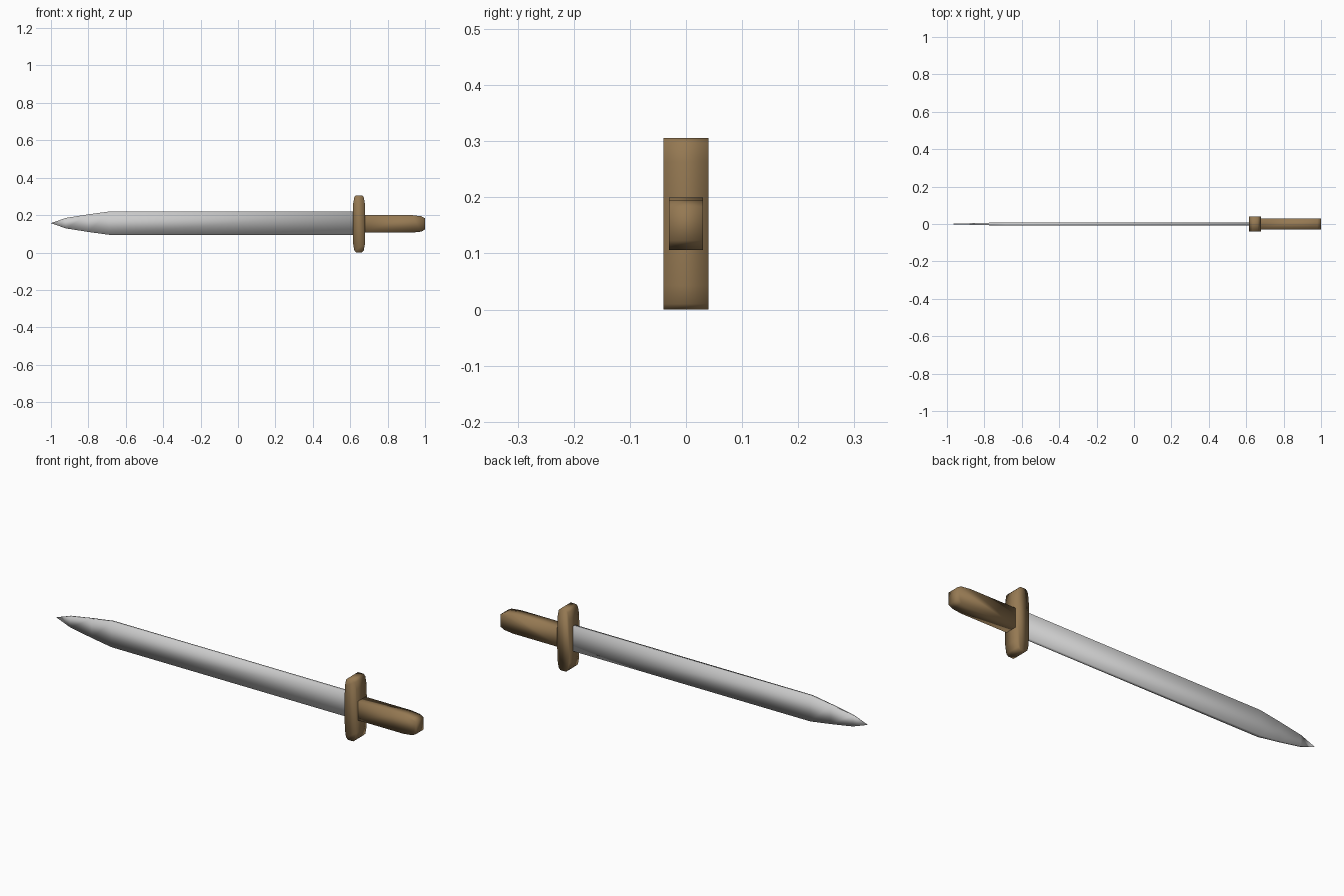
import bpy, bmesh

if "Cube" in bpy.data.objects:
    bpy.data.objects.remove(bpy.data.objects["Cube"])

ZC = 0.153  # height of the sword's long axis


def material(name, color):
    m = bpy.data.materials.new(name)
    m.diffuse_color = color
    m.use_nodes = True
    m.node_tree.nodes["Principled BSDF"].inputs["Base Color"].default_value = m.diffuse_color
    return m


def finish(name, bm, mat=None):
    bmesh.ops.recalc_face_normals(bm, faces=bm.faces)
    mesh = bpy.data.meshes.new(name)
    bm.to_mesh(mesh)
    bm.free()
    mesh.shade_smooth()
    obj = bpy.data.objects.new(name, mesh)
    bpy.context.collection.objects.link(obj)
    if mat:
        mesh.materials.append(mat)
    return obj


def extruded(name, upper, half_y, mat):
    """Mirror an upper (x, height) outline about the axis and extrude it in y."""
    outline = upper + [(x, -h) for x, h in reversed(upper)]
    bm = bmesh.new()
    rings = [[bm.verts.new((x, y, ZC + h)) for x, h in outline]
             for y in (-half_y, half_y)]
    n = len(outline)
    for ring in rings:
        bm.faces.new(ring)
    for i in range(n):
        j = (i + 1) % n
        bm.faces.new((rings[0][i], rings[0][j], rings[1][j], rings[1][i]))
    return finish(name, bm, mat)


wood = material("wood", (0.30, 0.19, 0.085, 1))

# Crossguard with rounded ends
extruded("guard", [(0.614, 0.05), (0.616, 0.11), (0.622, 0.143), (0.632, 0.153),
                   (0.662, 0.153), (0.672, 0.143), (0.678, 0.11), (0.68, 0.05)],
         0.04, wood)

# Grip with chamfered butt
extruded("grip", [(0.66, 0.047), (0.93, 0.047), (0.98, 0.041), (1.0, 0.03)],
         0.03, wood)

# Blade: thin rectangular sections narrowing to a point (x, half width, half thickness)
sections = [(0.64, 0.062, 0.009), (-0.69, 0.062, 0.009), (-0.80, 0.047, 0.006),
            (-0.92, 0.028, 0.003)]
bm = bmesh.new()
rings = [[bm.verts.new((x, sy * t, ZC + 0.004 + sz * w))
          for sy, sz in ((-1, -1), (1, -1), (1, 1), (-1, 1))] for x, w, t in sections]
tip = bm.verts.new((-1, 0, ZC + 0.004))
bm.faces.new(rings[0])
for i in range(4):
    j = (i + 1) % 4
    for a, b in zip(rings, rings[1:]):
        bm.faces.new((a[i], a[j], b[j], b[i]))
    bm.faces.new((rings[-1][i], rings[-1][j], tip))
finish("blade", bm)
